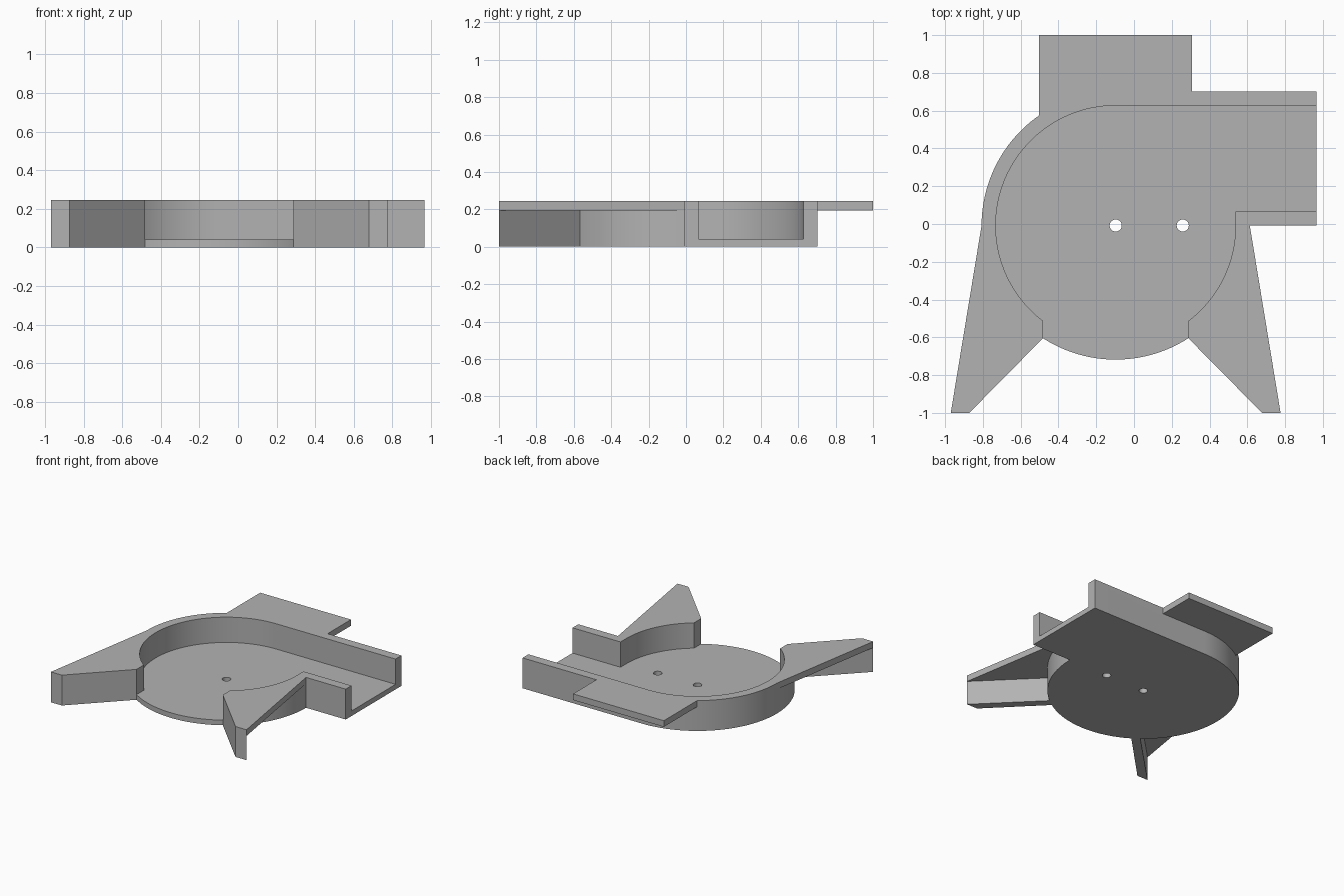
import bpy, bmesh, math

if "Cube" in bpy.data.objects:
    bpy.data.objects.remove(bpy.data.objects["Cube"])

CX, CY = -0.097, -0.008      # centre of the round chamber
R_OUT, R_IN = 0.71, 0.635
H, FLOOR, PLATE = 0.245, 0.041, 0.195
X_END = 0.967                # outlet mouth

grey = bpy.data.materials.new("grey")
grey.diffuse_color = (0.45, 0.45, 0.45, 1)
grey.use_nodes = True
grey.node_tree.nodes["Principled BSDF"].inputs["Base Color"].default_value = grey.diffuse_color


def prism(name, pts, z0, z1):
    """Extrude a flat outline from z0 to z1."""
    bm = bmesh.new()
    face = bm.faces.new([bm.verts.new((x, y, z0)) for x, y in pts])
    new = bmesh.ops.extrude_face_region(bm, geom=[face])["geom"]
    bmesh.ops.translate(bm, vec=(0, 0, z1 - z0),
                        verts=[v for v in new if isinstance(v, bmesh.types.BMVert)])
    bmesh.ops.recalc_face_normals(bm, faces=bm.faces)
    mesh = bpy.data.meshes.new(name)
    bm.to_mesh(mesh)
    bm.free()
    mesh.materials.append(grey)
    ob = bpy.data.objects.new(name, mesh)
    bpy.context.collection.objects.link(ob)
    return ob


def arc(x, y, r, a0, a1, n):
    return [(x + r * math.cos(math.radians(a0 + (a1 - a0) * i / n)),
             y + r * math.sin(math.radians(a0 + (a1 - a0) * i / n))) for i in range(n + 1)]


def box(x0, x1, y0, y1):
    return [(x0, y0), (x1, y0), (x1, y1), (x0, y1)]


def combine(target, other, op):
    """Apply a boolean and remove the tool object."""
    mod = target.modifiers.new("bool", 'BOOLEAN')
    mod.operation, mod.object, mod.solver = op, other, 'EXACT'
    bpy.context.view_layer.objects.active = target
    bpy.ops.object.modifier_apply(modifier=mod.name)
    bpy.data.objects.remove(other)


# Scroll-shaped body: round chamber running into a straight outlet
housing = prism("housing", arc(CX, CY, R_OUT, 90, 360, 96)
                + [(X_END, CY), (X_END, CY + R_OUT)], 0, H)

# Legs: a thin top plate with a full-height diagonal wall, mirrored about the chamber
leg_plate = [(0.6, 0.03), (0.613, CY), (0.776, -1), (0.678, -1),
             (0.288, -0.605), (0.2, -0.516), (0.2, -0.3)]
leg_wall = [(0.776, -1), (0.678, -1), (0.288, -0.605), (0.2, -0.516), (0.3, -0.524)]
for side in (1, -1):
    for pts, z0 in ((leg_plate, PLATE), (leg_wall, 0)):
        pts = [(CX + side * (x - CX), y) for x, y in pts]
        combine(housing, prism("leg", pts, z0, H), 'UNION')

# Rear mounting tab
combine(housing, prism("rear_tab", box(-0.502, 0.308, 0.3, 1.0), PLATE, H), 'UNION')

# Hollow chamber and outlet channel
cavity = arc(CX, CY, R_IN, 90, 360, 96) + [(CX + R_IN, 0.066), (1.2, 0.066), (1.2, CY + R_IN)]
combine(housing, prism("cavity", cavity, FLOOR, 0.5), 'DIFFERENCE')

# Front opening in the wall
combine(housing, prism("front_opening", box(-0.482, 0.288, -0.9, -0.25), FLOOR, 0.5), 'DIFFERENCE')

# Two holes through the floor
for x in (CX, 0.258):
    combine(housing, prism("hole", arc(x, CY, 0.032, 0, 348.75, 31), -0.1, 0.2), 'DIFFERENCE')

# Smooth curved walls, sharp edges
bpy.context.view_layer.objects.active = housing
housing.select_set(True)
bpy.ops.object.shade_smooth_by_angle(angle=math.radians(25))
